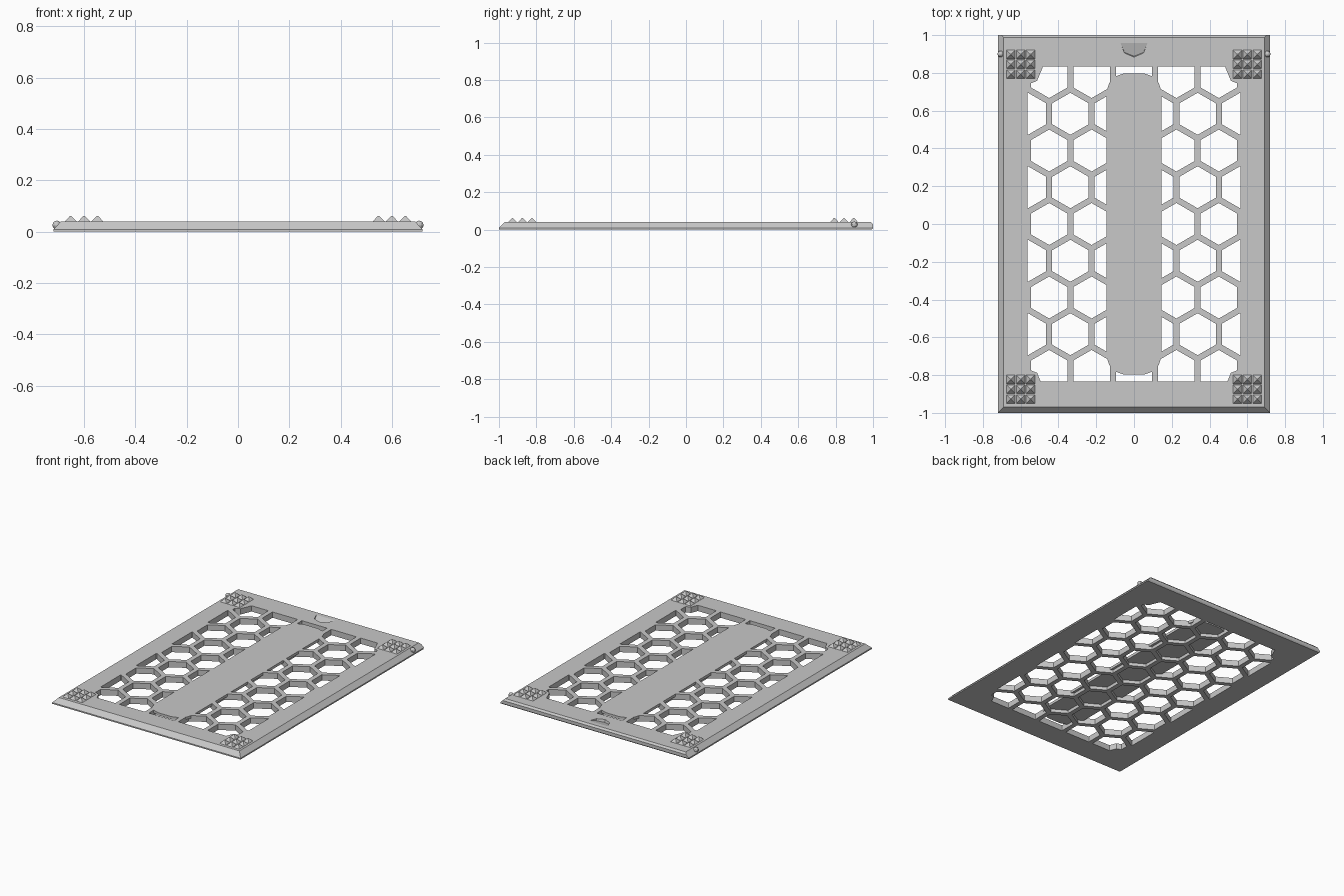
import bpy, bmesh, math
from mathutils import Matrix, Vector

if "Cube" in bpy.data.objects:
    bpy.data.objects.remove(bpy.data.objects["Cube"])

grey = bpy.data.materials.new("light_grey")
colour = (0.58, 0.58, 0.58, 1)
grey.diffuse_color = colour
grey.use_nodes = True
grey.node_tree.nodes["Principled BSDF"].inputs["Base Color"].default_value = colour

HALF_W, HALF_L, THICK = 0.72, 1.0, 0.04
PAD_X, PAD_BACK, PAD_FRONT = 0.6, 0.845, -0.875
PITCH, ROW, WALL = 0.2245, 0.1945, 0.032


def finish(bm, name):
    bmesh.ops.recalc_face_normals(bm, faces=bm.faces)
    mesh = bpy.data.meshes.new(name)
    bm.to_mesh(mesh)
    bm.free()
    mesh.materials.append(grey)
    obj = bpy.data.objects.new(name, mesh)
    bpy.context.collection.objects.link(obj)
    return obj


def prism(bm, points, z0, z1):
    """Extrude a flat outline between two heights."""
    low = [bm.verts.new((x, y, z0)) for x, y in points]
    high = [bm.verts.new((x, y, z1)) for x, y in points]
    bm.faces.new(low[::-1])
    bm.faces.new(high)
    for i in range(len(points)):
        j = (i + 1) % len(points)
        bm.faces.new((low[i], low[j], high[j], high[i]))


def ring(cx, cy, r, n, start=0.0):
    return [(cx + r * math.cos(start + math.tau * i / n),
             cy + r * math.sin(start + math.tau * i / n)) for i in range(n)]


def boolean(target, cutter, operation):
    """Apply a boolean and drop the helper."""
    cutter.hide_render = True
    mod = target.modifiers.new("cut", "BOOLEAN")
    mod.operation, mod.object, mod.solver = operation, cutter, "EXACT"
    bpy.context.view_layer.update()
    graph = bpy.context.evaluated_depsgraph_get()
    mesh = bpy.data.meshes.new_from_object(target.evaluated_get(graph))
    target.modifiers.clear()
    target.data = mesh
    bpy.data.objects.remove(cutter)


# Base plate: wide chamfers on the front and sides, narrow ones at the back
bm = bmesh.new()
inset = 0.03
for x in (-HALF_W, HALF_W):
    side = math.copysign(inset, x)
    for y, z in ((-HALF_L, 0), (-HALF_L, 0.009), (HALF_L - 0.006, 0),
                 (HALF_L, 0.009), (HALF_L, 0.009)):
        bm.verts.new((x, y, z))
    bm.verts.new((x - side, -HALF_L + inset, THICK))
    bm.verts.new((x - side * 0.62, HALF_L, 0.028))
    bm.verts.new((x - side, HALF_L - 0.012, THICK))
bmesh.ops.remove_doubles(bm, verts=bm.verts, dist=1e-5)
bmesh.ops.convex_hull(bm, input=bm.verts)
bmesh.ops.dissolve_limit(bm, angle_limit=0.02, verts=bm.verts, edges=bm.edges)
plate = finish(bm, "plate")

# Honeycomb openings, clipped to the field
bm = bmesh.new()
for k in range(-4, 5):
    odd = k % 2
    for i in range(-3, 3 if odd else 4):
        cx = (i + 0.5 * odd) * PITCH
        if abs(cx) < 0.6:
            prism(bm, ring(cx, k * ROW, (PITCH - WALL) / math.sqrt(3), 6, math.pi / 6),
                  -0.02, THICK + 0.02)
openings = finish(bm, "openings")
bm = bmesh.new()
prism(bm, [(-0.565, -0.835), (0.565, -0.835), (0.565, 0.835), (-0.565, 0.835)], -0.01, THICK + 0.01)
boolean(openings, finish(bm, "field"), "INTERSECT")

# Solid material kept: octagonal corner posts and the centre strip
bm = bmesh.new()
for x in (-PAD_X, PAD_X):
    for y in (PAD_BACK, PAD_FRONT):
        prism(bm, ring(x, y, 0.123, 8), -0.1, 0.1)
quarter = [(0.145, 0.705), (0.132, 0.745), (0.097, 0.782), (0.05, 0.798)]
half = quarter + [(-x, y) for x, y in quarter[::-1]]
prism(bm, half + [(-x, -y) for x, y in half], 0.022, 0.1)
boolean(openings, finish(bm, "solid_areas"), "DIFFERENCE")
boolean(plate, openings, "DIFFERENCE")

# Finger notch: a tilted octagonal pocket sinking toward the front
bm = bmesh.new()
prism(bm, ring(0, 0, 0.071, 8), 0, 0.1)
tilt = Matrix.Translation((0, 0.957, THICK)) @ Matrix.Rotation(math.radians(15), 4, "X")
bm.transform(tilt)
boolean(plate, finish(bm, "notch_cutter"), "DIFFERENCE")
plate.name = "plate"

# Grip pads: three by three pyramids in each corner
for side, x in (("left", PAD_X), ("right", -PAD_X)):
    for end, y in (("back", PAD_BACK), ("front", PAD_FRONT)):
        bm = bmesh.new()
        for i in (-1, 0, 1):
            for j in (-1, 0, 1):
                spot = Vector((x + i * 0.052, y + j * 0.052, THICK + 0.01))
                bmesh.ops.create_cone(
                    bm, cap_ends=True, segments=4, radius1=0.035, radius2=0.003, depth=0.024,
                    matrix=Matrix.Translation(spot) @ Matrix.Rotation(math.pi / 4, 4, "Z"))
        finish(bm, f"{end}_{side}_grip_pad")

# Hinge nubs on both sides near the back
for side, x in (("left", 0.706), ("right", -0.706)):
    bm = bmesh.new()
    bmesh.ops.create_uvsphere(bm, u_segments=12, v_segments=8, radius=0.017,
                              matrix=Matrix.Translation((x, 0.9, 0.026)))
    finish(bm, f"{side}_nub")
